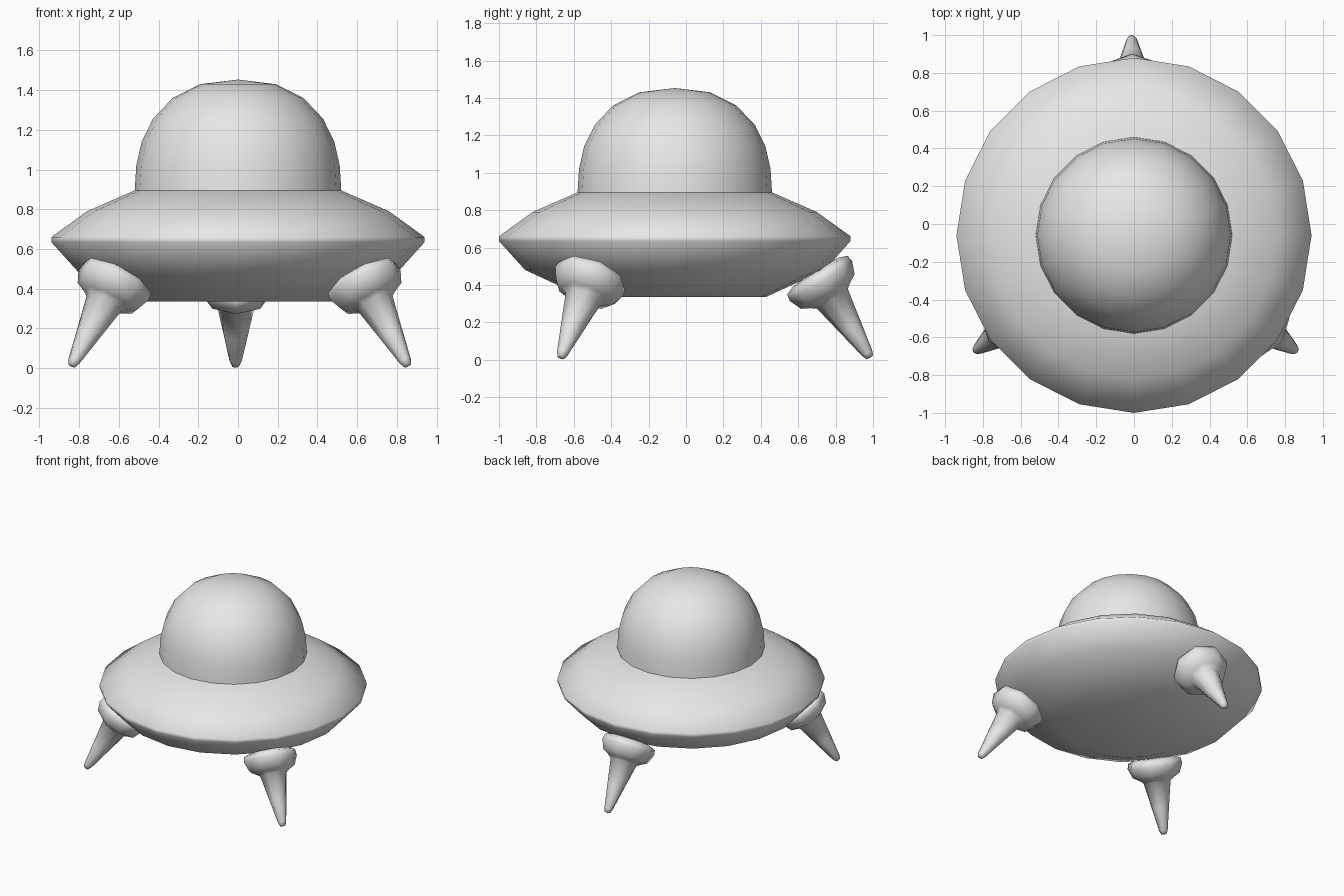
import bpy, bmesh, math
from mathutils import Vector

cube = bpy.data.objects.get("Cube")
if cube:
    bpy.data.objects.remove(cube, do_unlink=True)

# Single plain grey
grey = bpy.data.materials.new("light_grey")
grey.use_nodes = True
grey.diffuse_color = (0.8, 0.8, 0.8, 1)
grey.node_tree.nodes["Principled BSDF"].inputs["Base Color"].default_value = (0.8, 0.8, 0.8, 1)


def lathe(name, profile, sides, location=(0, 0, 0)):
    """Revolve (radius, height) points around z into a closed smooth object."""
    bm = bmesh.new()
    rings = []
    for r, z in profile:
        if r == 0:
            rings.append([bm.verts.new((0, 0, z))] * sides)
        else:
            rings.append([bm.verts.new((r * math.cos(a), r * math.sin(a), z))
                          for a in (2 * math.pi * i / sides for i in range(sides))])
    for low, high in zip(rings, rings[1:]):
        for i in range(sides):
            j = (i + 1) % sides
            bm.faces.new(list(dict.fromkeys((low[i], low[j], high[j], high[i]))))
    bmesh.ops.recalc_face_normals(bm, faces=bm.faces[:])
    mesh = bpy.data.meshes.new(name)
    bm.to_mesh(mesh)
    bm.free()
    mesh.materials.append(grey)
    ob = bpy.data.objects.new(name, mesh)
    ob.location = location
    bpy.context.collection.objects.link(ob)
    bpy.ops.object.select_all(action='DESELECT')
    ob.select_set(True)
    bpy.context.view_layer.objects.active = ob
    bpy.ops.object.shade_smooth_by_angle(angle=math.radians(65))
    return ob


CENTRE = Vector((0, -0.06, 0))

# Saucer hull with a thin upright rim
lathe("saucer_hull", [(0, 0.335), (0.485, 0.335), (0.80, 0.48), (0.94, 0.635),
                      (0.94, 0.66), (0.76, 0.79), (0.52, 0.895), (0, 0.895)], 20, CENTRE)

# Cabin dome
lathe("dome", [(0.52, 0.893), (0.512, 1.02), (0.485, 1.14), (0.428, 1.256),
               (0.328, 1.361), (0.19, 1.43), (0, 1.453)], 20, CENTRE)

# Legs: tapered spike flaring into a mounting collar, leaning in to the hull
LEG = [(0, 0), (0.02, 0.003), (0.031, 0.03), (0.062, 0.19), (0.098, 0.375), (0.125, 0.395),
       (0.17, 0.42), (0.198, 0.487), (0.192, 0.524), (0.145, 0.542), (0, 0.56)]
LEAN = math.radians(32.7)
for name, x, y in (("back_leg", -0.012, 0.985),
                   ("front_left_leg", 0.855, -0.67),
                   ("front_right_leg", -0.838, -0.67)):
    tip = Vector((x, y, 0.011))
    inward = Vector((CENTRE.x - x, CENTRE.y - y, 0)).normalized()
    axis = inward * math.sin(LEAN) + Vector((0, 0, math.cos(LEAN)))
    leg = lathe(name, LEG, 8, tip)
    leg.rotation_euler = axis.to_track_quat('Z', 'Y').to_euler()
